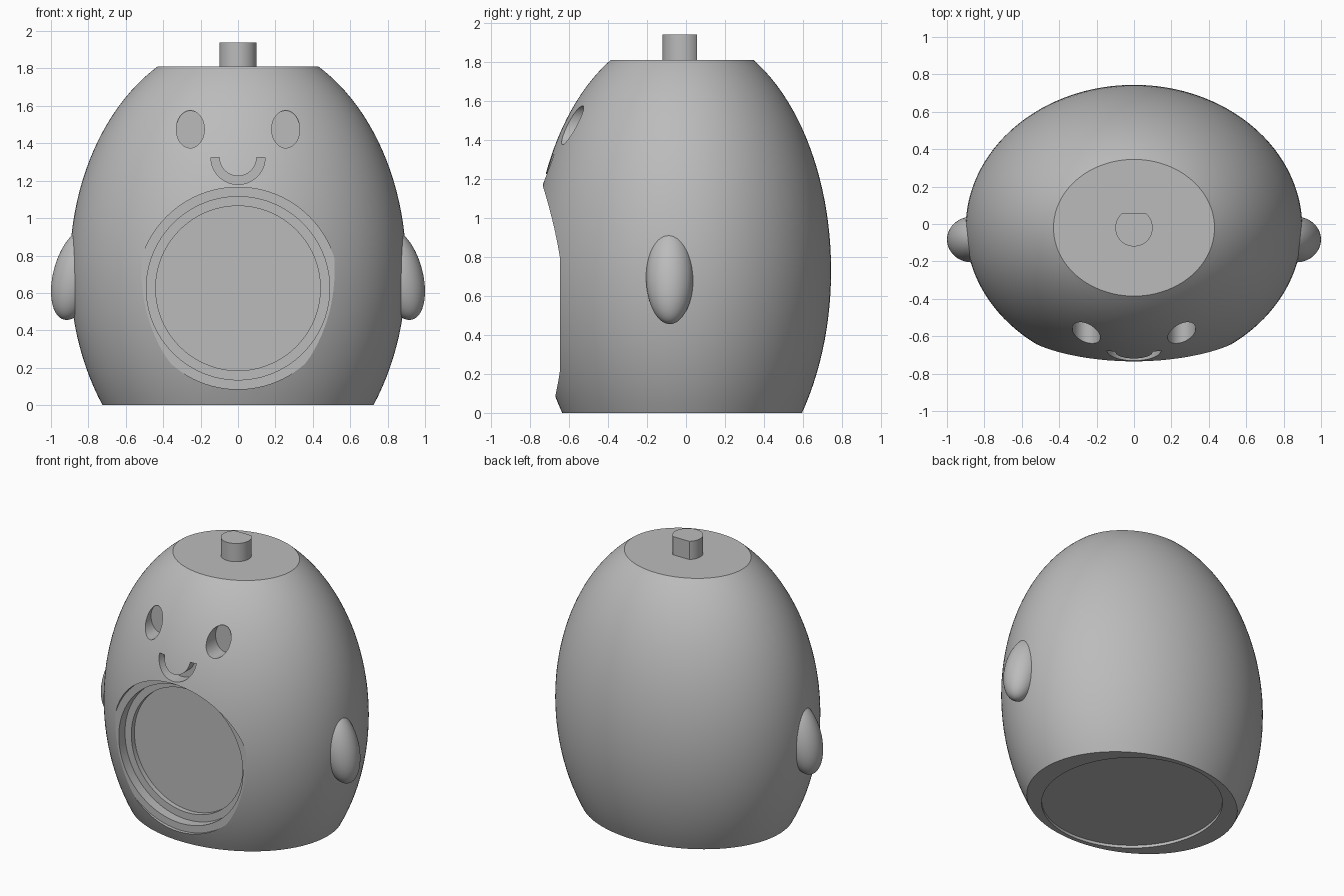
import bpy, bmesh, math
from mathutils import Matrix, Vector

if "Cube" in bpy.data.objects:
    bpy.data.objects.remove(bpy.data.objects["Cube"], do_unlink=True)

# Single matte grey
grey = bpy.data.materials.new("plain grey")
grey.use_nodes = True
COLOUR = (0.5, 0.5, 0.5, 1)
grey.diffuse_color = COLOUR
shader = next(n for n in grey.node_tree.nodes if n.type == 'BSDF_PRINCIPLED')
shader.inputs["Base Color"].default_value = COLOUR
shader.inputs["Roughness"].default_value = 0.7

AXIS_Y = -0.02            # front-to-back centre of the body
TOP_Z = 1.81


def make_object(name, bm):
    bmesh.ops.recalc_face_normals(bm, faces=bm.faces)
    mesh = bpy.data.meshes.new(name)
    bm.to_mesh(mesh)
    bm.free()
    mesh.materials.append(grey)
    obj = bpy.data.objects.new(name, mesh)
    bpy.context.collection.objects.link(obj)
    return obj


def ellipsoid(centre, radii, tilt=0, segments=128, rings=64):
    bm = bmesh.new()
    matrix = (Matrix.Translation(centre) @ Matrix.Rotation(tilt, 4, 'Y')
              @ Matrix.Diagonal((*radii, 1)))
    bmesh.ops.create_uvsphere(bm, u_segments=segments, v_segments=rings,
                              radius=1, matrix=matrix)
    return bm


def slice_off(bm, point, normal):
    """Cut away everything on the normal's side and cap the opening."""
    geom = bm.verts[:] + bm.edges[:] + bm.faces[:]
    cut = bmesh.ops.bisect_plane(bm, geom=geom, plane_co=point,
                                 plane_no=normal, clear_outer=True)
    edges = [e for e in cut["geom_cut"] if isinstance(e, bmesh.types.BMEdge)]
    bmesh.ops.contextual_create(bm, geom=edges)


def extrude_outline(points, offset):
    bm = bmesh.new()
    face = bm.faces.new([bm.verts.new(p) for p in points])
    result = bmesh.ops.extrude_face_region(bm, geom=[face])
    verts = [v for v in result["geom"] if isinstance(v, bmesh.types.BMVert)]
    bmesh.ops.translate(bm, verts=verts, vec=offset)
    return bm


def arc(cx, cz, rx, rz, start, end, steps):
    angles = [start + (end - start) * i / steps for i in range(steps + 1)]
    return [(cx + rx * math.cos(a), cz + rz * math.sin(a)) for a in angles]


def carve(body, outline, floor_y):
    """Sink a front-facing outline into the body down to floor_y."""
    bm = extrude_outline([(x, floor_y, z) for x, z in outline], (0, -1, 0))
    subtract(body, make_object("cutter", bm))


def subtract(body, cutter):
    cutter.hide_render = True
    mod = body.modifiers.new("cut", 'BOOLEAN')
    mod.operation, mod.solver, mod.object = 'DIFFERENCE', 'EXACT', cutter
    bpy.context.view_layer.objects.active = body
    bpy.ops.object.modifier_apply(modifier=mod.name)
    bpy.data.objects.remove(cutter, do_unlink=True)


def smooth(obj):
    bpy.ops.object.select_all(action='DESELECT')
    obj.select_set(True)
    bpy.context.view_layer.objects.active = obj
    bpy.ops.object.shade_smooth_by_angle(angle=math.radians(25))


# Egg-shaped body, flat at top and bottom
bm = ellipsoid((0, AXIS_Y, 0.73), (0.9, 0.764, 1.23))
slice_off(bm, (0, 0, TOP_Z), (0, 0, 1))
slice_off(bm, (0, 0, 0), (0, 0, -1))
body = make_object("body", bm)

# Stepped round belly recess
for radius, floor_y in ((0.54, -0.645), (0.49, -0.575), (0.44, -0.54)):
    carve(body, arc(0, 0.625, radius, radius, 0, math.tau, 96)[:-1], floor_y)

# Eye sockets
for side in (-1, 1):
    carve(body, arc(side * 0.255, 1.475, 0.075, 0.1, 0, math.tau, 48)[:-1], -0.51)

# Smiling mouth groove
smile = (arc(0, 1.325, 0.145, 0.145, math.pi, math.tau, 32)
         + arc(0, 1.325, 0.1, 0.1, math.tau, math.pi, 32))
carve(body, smile, -0.635)

# Shallow round recess under the base
base = arc(0, AXIS_Y, 0.585, 0.585, 0, math.tau, 96)[:-1]
bm = extrude_outline([(x, y, 0.02) for x, y in base], (0, 0, -0.2))
subtract(body, make_object("cutter", bm))
smooth(body)

# Peg with a flat on its back
flat = math.asin(0.76)
peg_outline = arc(0, AXIS_Y, 0.1, 0.1, math.pi - flat, math.tau + flat, 48)
peg = make_object("top_peg", extrude_outline(
    [(x, y, TOP_Z - 0.02) for x, y in peg_outline], (0, 0, 0.15)))
smooth(peg)

# Arms, leaning inwards at the top
for side, name in ((1, "left_arm"), (-1, "right_arm")):
    arm = make_object(name, ellipsoid(
        Vector((side * 0.867, -0.083, 0.699)), (0.12, 0.122, 0.25),
        tilt=-side * math.radians(15), segments=64, rings=32))
    smooth(arm)
